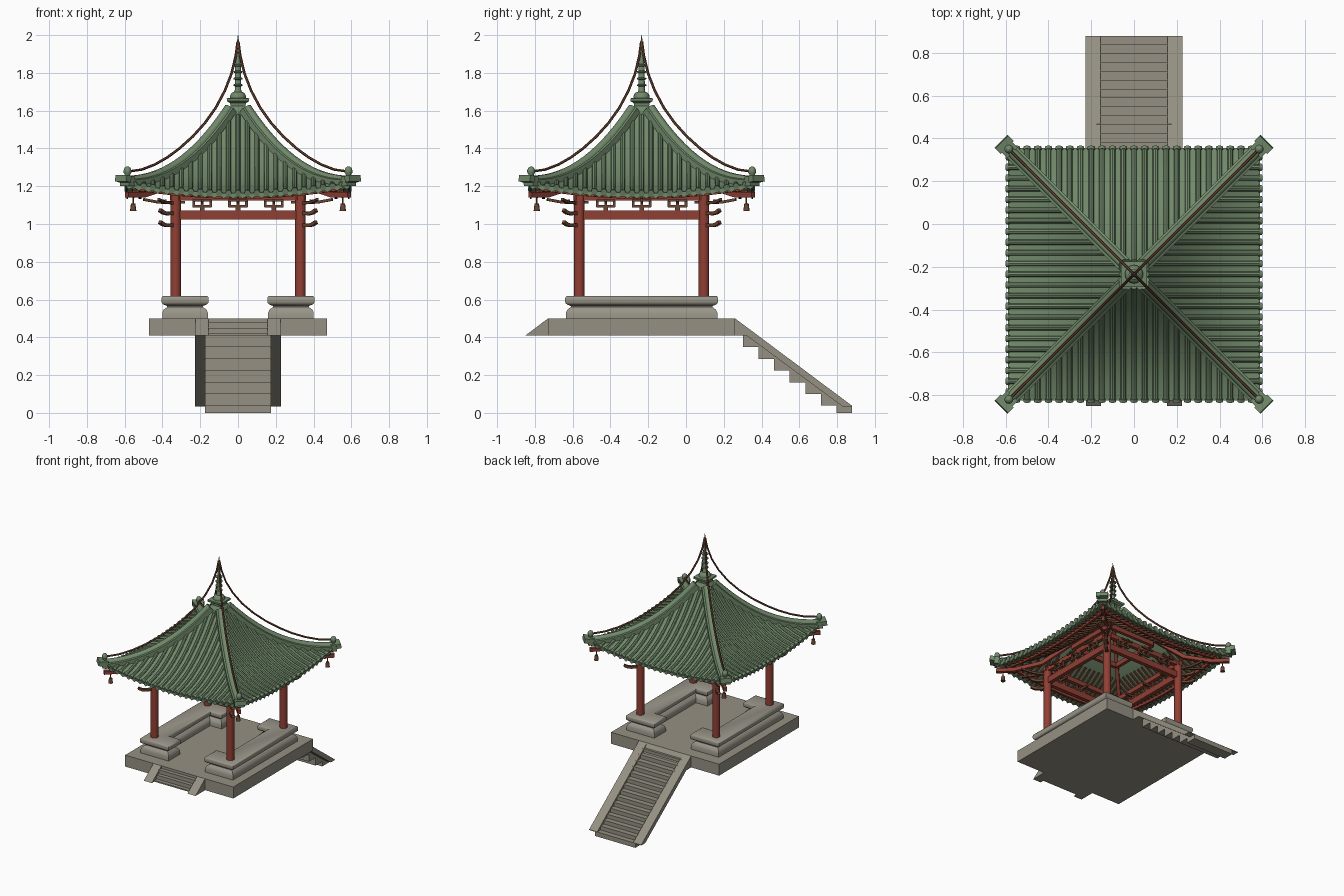
import bpy, bmesh, math
from mathutils import Vector, Matrix

if "Cube" in bpy.data.objects:
    bpy.data.objects.remove(bpy.data.objects["Cube"])

C = -0.235          # y of the pavilion centre


def mat(name, r, g, b):
    m = bpy.data.materials.new(name)
    m.diffuse_color = (r, g, b, 1)
    m.use_nodes = True
    m.node_tree.nodes["Principled BSDF"].inputs["Base Color"].default_value = m.diffuse_color
    return m


GREEN = mat("green_tile", .165, .25, .145)
RED = mat("red_wood", .28, .05, .034)
BROWN = mat("brown_wood", .15, .06, .033)
STONE = mat("grey_stone", .30, .28, .225)
LIGHT = mat("light_stone", .32, .30, .25)


def finish(name, bm, m, four=False, centred=True, smooth=True):
    """Optionally repeat on four sides, move to the pavilion centre, make object."""
    if four:
        base = bm.verts[:] + bm.edges[:] + bm.faces[:]
        for k in (1, 2, 3):
            new = bmesh.ops.duplicate(bm, geom=base)["geom"]
            bmesh.ops.rotate(bm, verts=[v for v in new if isinstance(v, bmesh.types.BMVert)],
                             cent=(0, 0, 0), matrix=Matrix.Rotation(k * math.pi / 2, 3, 'Z'))
    if centred:
        bmesh.ops.translate(bm, verts=bm.verts, vec=(0, C, 0))
    bmesh.ops.recalc_face_normals(bm, faces=bm.faces)
    me = bpy.data.meshes.new(name)
    bm.to_mesh(me)
    bm.free()
    me.materials.append(m)
    o = bpy.data.objects.new(name, me)
    bpy.context.collection.objects.link(o)
    if smooth:
        bpy.ops.object.select_all(action='DESELECT')
        o.select_set(True)
        bpy.context.view_layer.objects.active = o
        bpy.ops.object.shade_smooth_by_angle(angle=math.radians(40))
    return o


def loft(bm, rings, closed=True, caps=True):
    vs = [[bm.verts.new(p) for p in r] for r in rings]
    n = len(vs[0])
    for a, b in zip(vs, vs[1:]):
        for i in range(n if closed else n - 1):
            j = (i + 1) % n
            bm.faces.new((a[i], a[j], b[j], b[i]))
    if caps:
        bm.faces.new(vs[0])
        bm.faces.new(vs[-1])


def box(bm, x0, x1, y0, y1, z0, z1):
    loft(bm, [[(x0, y0, z), (x1, y0, z), (x1, y1, z), (x0, y1, z)] for z in (z0, z1)])


def lathe(bm, prof, n, x=0, y=0, turn=0):
    loft(bm, [[(x + r * math.cos(turn + 2 * math.pi * i / n), y + r * math.sin(turn + 2 * math.pi * i / n), z)
               for i in range(n)] for r, z in prof])


def sweep(bm, pts, section):
    """Sweep a section of (side, up) points along a path."""
    pts = [Vector(p) for p in pts]
    rings = []
    for i, p in enumerate(pts):
        t = pts[min(i + 1, len(pts) - 1)] - pts[max(i - 1, 0)]
        side = t.cross(Vector((0, 0, 1))).normalized()
        up = side.cross(t).normalized()
        rings.append([p + side * u + up * v for u, v in section])
    loft(bm, rings)


def circ(r, n=8):
    return [(r * math.cos(2 * math.pi * i / n), r * math.sin(2 * math.pi * i / n)) for i in range(n)]


def rect(w, h):
    return [(-w / 2, -h / 2), (w / 2, -h / 2), (w / 2, h / 2), (-w / 2, h / 2)]


def ridge_z(d):
    return 1.215 + .45 * max(0, 1 - d / .6) ** 2.2


def roof(t, d, dz=0):
    """Point on the concave roof of the side facing -y."""
    return (t, -d, ridge_z(d) - .052 * (1 - min(1, abs(t) / d) ** 2) * (d / .585) ** 2 + dz)


def steps(a, b, n):
    return [a + (b - a) * i / n for i in range(n + 1)]


# platform
bm = bmesh.new()
box(bm, -.47, .47, -.73, .26, .41, .5)
loft(bm, [[(x, .26, .5), (x, .33, .41), (x, .26, .41)] for x in (-.157, .157)])
finish("platform", bm, STONE, centred=False, smooth=False)

# front stair: short steps and sloped cheeks
bm = bmesh.new()
for k in range(3):
    box(bm, -.16, .16, -.76 - .03 * k, -.72, .41, .48 - .03 * k)
for s in (-1, 1):
    loft(bm, [[(s * x, -.73, .5), (s * x, -.85, .41), (s * x, -.73, .41)] for x in (.155, .225)])
finish("front_stair", bm, STONE, centred=False, smooth=False)

# back stair: long flight with blocky underside, and sloped cheeks
bm = bmesh.new()
for k in range(15):
    y, z = .26 + .0413 * k, .47 - .031 * k
    low = .47 - .031 * (k + k % 2)
    box(bm, -.175, .175, y, y + .0413, max(0, low - .06), z)
finish("back_steps", bm, STONE, centred=False, smooth=False)
bm = bmesh.new()
for s in (-1, 1):
    loft(bm, [[(s * x, .26, .5), (s * x, .88, .037), (s * x, .88, .033), (s * x, .83, .033),
               (s * x, .32, .41), (s * x, .26, .41)] for x in (.157, .227)])
finish("back_stair_cheeks", bm, STONE, centred=False, smooth=False)

# moulded C-shaped benches, left and right
bm = bmesh.new()
foot = [(.155, -.405, 1, 1), (.405, -.405, -1, 1), (.405, .405, -1, -1), (.155, .405, 1, -1),
        (.155, .255, 1, 1), (.255, .255, 1, 1), (.255, -.255, 1, -1), (.155, -.255, 1, -1)]
prof = [(.004, .5), (.004, .53), (.012, .547), (.03, .56), (.03, .566), (.012, .573),
        (.003, .58), (0, .59), (0, .608), (.004, .616), (.012, .62)]
for s in (-1, 1):
    loft(bm, [[(s * (x + o * i), y + o * j, z) for x, y, i, j in foot] for o, z in prof])
finish("benches", bm, LIGHT)

# columns
bm = bmesh.new()
lathe(bm, [(.028, .615), (.028, 1.15)], 20, .33, -.33)
finish("columns", bm, RED, four=True)

# ring beams, eave purlins and hip beams
bm = bmesh.new()
box(bm, -.33, .33, -.345, -.315, 1.025, 1.072)
box(bm, -.36, .36, -.345, -.315, 1.125, 1.16)
box(bm, -.2, .2, -.215, -.19, 1.3, 1.335)
sweep(bm, [roof(t, .52, -.035) for t in steps(-.52, .52, 12)], rect(.016, .022))
sweep(bm, [(d, -d, z) for d, z in ((.05, 1.5), (.12, 1.45), (.25, 1.31), (.36, 1.2), (.5, 1.155), (.59, 1.155))],
      rect(.026, .028))
finish("beams", bm, RED, four=True, smooth=False)

# bracket sets on the beams
bm = bmesh.new()
for x in (-.19, 0, .19):
    box(bm, x - .05, x + .05, -.35, -.335, 1.088, 1.1)
    for q in (-.045, 0, .045):
        box(bm, x + q - .007, x + q + .007, -.35, -.335, 1.09, 1.135)
    box(bm, x - .012, x + .012, -.345, -.315, 1.07, 1.09)
    sweep(bm, [(x, -.28, 1.115), (x, -.38, 1.115), (x, -.4, 1.125)], rect(.014, .014))
    box(bm, x - .05, x + .05, -.39, -.378, 1.118, 1.13)
finish("brackets", bm, BROWN, four=True, smooth=False)

# upturned beam tips outside the columns, at two heights
bm = bmesh.new()
for z in (.995, 1.058):
    sweep(bm, [(d, -d, z + h) for d, h in ((.34, 0), (.375, -.003), (.395, .002), (.413, .015))], rect(.022, .018))
for s in (-1, 1):
    sweep(bm, [(s * .34, -.33, 1.11), (s * .39, -.42, 1.115), (s * .42, -.5, 1.13)], rect(.014, .014))
finish("beam_tips", bm, BROWN, four=True, smooth=False)

# rafters under the eaves
bm = bmesh.new()
for i in range(-13, 14):
    t = i * .041
    a = max(.3, abs(t) + .01)
    sweep(bm, [roof(t, d, -.026) for d in steps(a, .56, 4)], rect(.013, .013))
finish("rafters", bm, BROWN, four=True, smooth=False)

# corner bells
bm = bmesh.new()
lathe(bm, [(.004, 1.15), (.004, 1.11), (.012, 1.107), (.014, 1.09), (.017, 1.068)], 10, .555, -.555)
finish("bells", bm, BROWN, four=True)

# roof shell: over the top, round the eave and back underneath
bm = bmesh.new()
path = [(d, 0) for d in steps(.04, .585, 14)] + [(d, -.02) for d in steps(.585, .04, 14)]
loft(bm, [[roof(d * s, d, dz) for s in steps(-1, 1, 16)] for d, dz in path], closed=False, caps=False)
finish("roof_shell", bm, GREEN, four=True)

# tile rows with round end caps, and drip tiles between them
bm = bmesh.new()
for i in range(-11, 12):
    t = i * .05
    a = max(.06, abs(t) + .025)
    sweep(bm, [roof(t, d, .004) for d in steps(a, .588, 10)], circ(.0125))
    sweep(bm, [roof(t, .582, .003), roof(t, .596, .001)], circ(.017, 10))
for i in range(-12, 12):
    x, y, z = roof((i + .5) * .05, .585)
    loft(bm, [[(x - .018, q, z), (x + .018, q, z), (x + .016, q, z - .018), (x, q, z - .03), (x - .016, q, z - .018)]
              for q in (-.59, -.583)])
finish("roof_tiles", bm, GREEN, four=True)

# hip ridges with rounded top, flared end block and end knob
bm = bmesh.new()
hip = [(d, -d, ridge_z(d)) for d in steps(.04, .6, 16)]
sec = [(-.034, -.015), (.034, -.015), (.034, .018), (.023, .022), (.02, .032), (.01, .04),
       (-.01, .04), (-.02, .032), (-.023, .022), (-.034, .018)]
sweep(bm, hip, sec)
sweep(bm, [(.57, -.57, 1.232), (.605, -.605, 1.238), (.614, -.614, 1.24)], rect(.068, .035))
sweep(bm, [(.595, -.595, 1.237), (.62, -.62, 1.243)], rect(.085, .034))
lathe(bm, [(.014, 1.24), (.014, 1.262), (.02, 1.27), (.021, 1.284), (.015, 1.298), (.004, 1.305)], 12, .585, -.585)
finish("hip_ridges", bm, GREEN, four=True)

# square collar at the roof top
bm = bmesh.new()
q = math.sqrt(2)
lathe(bm, [(.062 * q, 1.54), (.055 * q, 1.6), (.04 * q, 1.625), (.042 * q, 1.64), (.058 * q, 1.65),
           (.06 * q, 1.665), (.04 * q, 1.668)], 4, turn=math.pi / 4)
finish("roof_collar", bm, GREEN, smooth=False)

# finial with rings and spike
bm = bmesh.new()
lathe(bm, [(.042, 1.66), (.043, 1.678), (.034, 1.694), (.02, 1.7), (.017, 1.71), (.016, 1.83), (.012, 1.86),
           (.009, 1.92), (.006, 1.96), (.001, 2.0)], 16)
for z in (1.735, 1.77, 1.805, 1.84):
    lathe(bm, [(.015, z - .007), (.025, z - .003), (.025, z + .003), (.015, z + .007)], 16)
finish("finial", bm, GREEN)

# chains hanging from the spike to the corners
bm = bmesh.new()
sweep(bm, [(d, -d, z) for d, z in ((.002, 1.965), (.012, 1.89), (.035, 1.795), (.07, 1.705), (.118, 1.615),
                                   (.175, 1.535), (.24, 1.463), (.31, 1.4), (.375, 1.352), (.44, 1.315),
                                   (.51, 1.288), (.58, 1.278))], circ(.007, 6))
finish("chains", bm, BROWN, four=True)
